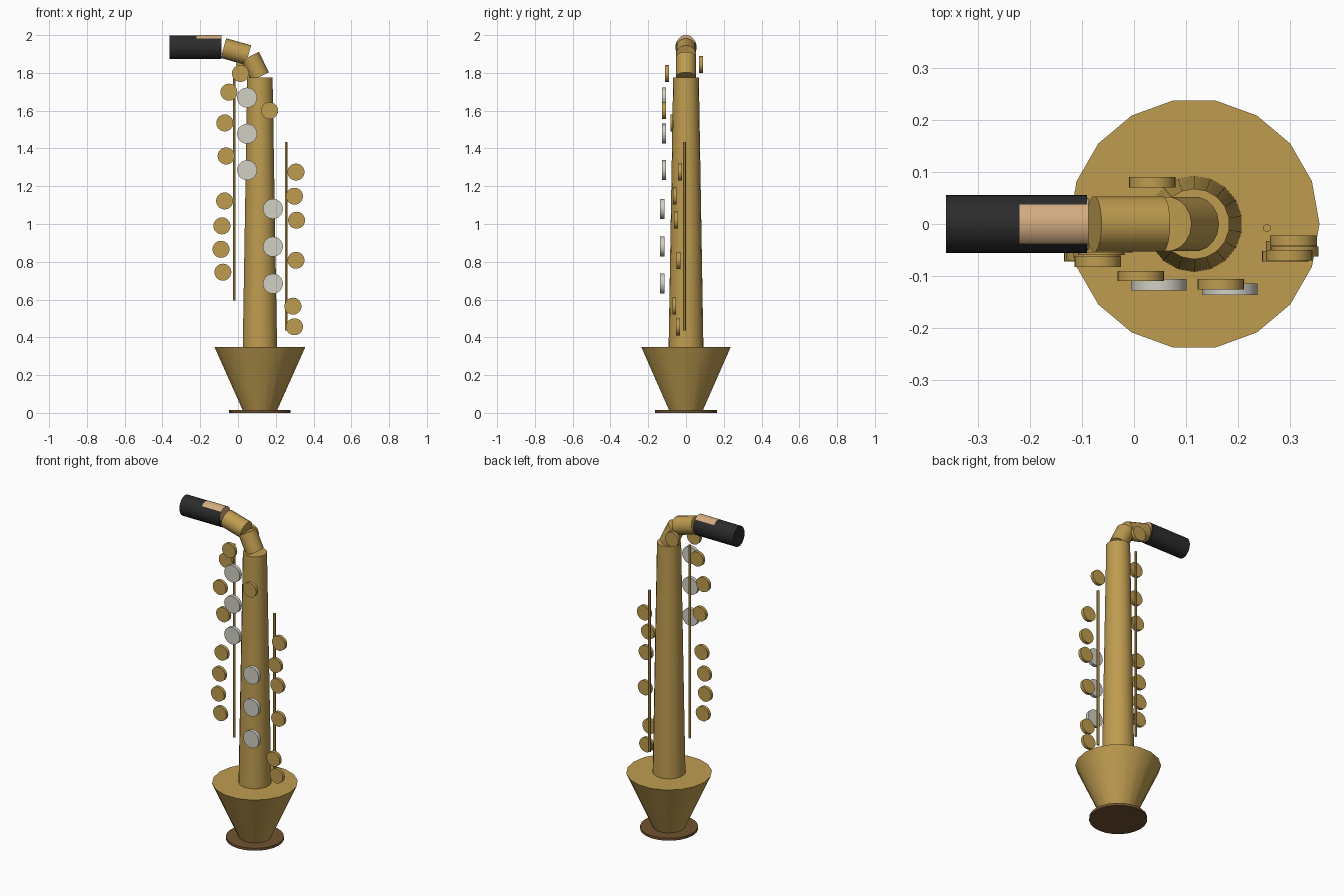
import bpy
from mathutils import Vector

default = bpy.data.objects.get("Cube")
if default:
    bpy.data.objects.remove(default, do_unlink=True)


def material(name, rgb):
    m = bpy.data.materials.new(name)
    m.use_nodes = True
    m.diffuse_color = (*rgb, 1)
    m.node_tree.nodes["Principled BSDF"].inputs["Base Color"].default_value = (*rgb, 1)
    return m


gold = material("brass gold", (0.52, 0.335, 0.08))
silver = material("pearl silver", (0.64, 0.63, 0.55))
black = material("matte black", (0.025, 0.025, 0.025))
tan = material("cane tan", (0.65, 0.41, 0.22))
brown = material("dark brown", (0.16, 0.085, 0.03))


def tube(name, mat, start, end, r1, r2=None, sides=18, stretch=1):
    """Capped cone or cylinder between two points; stretch scales local x."""
    a, b = Vector(start), Vector(end)
    bpy.ops.mesh.primitive_cone_add(vertices=sides, radius1=r1, radius2=r2 or r1,
                                    depth=(b - a).length, location=(a + b) / 2)
    ob = bpy.context.object
    ob.name = name
    ob.rotation_euler = (b - a).to_track_quat('Z', 'Y').to_euler()
    for v in ob.data.vertices:
        v.co.y *= stretch
    ob.data.materials.append(mat)
    bpy.ops.object.shade_smooth_by_angle()
    return ob


# Base, bell and tapered body share one upright axis
AXIS = 0.116
tube("base_disc", brown, (AXIS, 0, 0), (AXIS, 0, 0.015), 0.163, sides=24)
tube("bell", gold, (AXIS, 0, 0.012), (AXIS, 0, 0.35), 0.09, 0.241).rotation_euler.z = 1.5708
tube("body", gold, (AXIS, 0, 0.3), (AXIS, 0, 1.775), 0.093, 0.068)

# Bent neck in two straight pieces
tube("neck_lower", gold, (AXIS, 0, 1.78), (0.063, 0, 1.888), 0.053)
tube("neck_upper", gold, (0.055, 0, 1.894), (-0.077, 0, 1.931), 0.054)


# Oval mouthpiece with a reed showing through its top
def oval(name, mat, x1, x2, z, ry, rz):
    ob = tube(name, mat, (0, 0, x1), (0, 0, x2), ry, sides=32)
    for v in ob.data.vertices:
        x, y, h = v.co
        v.co = (h, x, -y * rz / ry)
    ob.location = ((x1 + x2) / 2, 0, z)
    ob.rotation_euler = (0, 0, 0)
    ob.data.flip_normals() if ob.data.polygons[0].normal.dot(ob.data.polygons[0].center) < 0 else None


oval("mouthpiece", black, -0.362, -0.09, 1.9365, 0.056, 0.0625)
oval("reed", tan, -0.22, -0.088, 1.949, 0.05, 0.0515)

# Key rods beside the body
for name, x, z1, z2 in (("right_rod", -0.02, 0.595, 1.79), ("left_rod", 0.256, 0.435, 1.435)):
    tube(name, gold, (x, -0.008, z1), (x, -0.008, z2), 0.008, sides=6)


# Round keys facing the front
def keys(name, mat, radius, half, places):
    for x, y, z in places:
        tube(name, mat, (x, y + half, z), (x, y - half, z), radius, sides=24)


keys("upper_key", gold, 0.045, 0.01, [
    (0.013, -0.1, 1.797), (0.035, 0.08, 1.845), (-0.048, -0.045, 1.698),
    (-0.07, -0.073, 1.535), (-0.063, -0.05, 1.36), (0.167, -0.116, 1.6)])
keys("right_side_key", gold, 0.045, 0.01, [
    (-0.071, -0.055, 1.122), (-0.085, -0.06, 0.99), (-0.09, -0.062, 0.866), (-0.08, -0.055, 0.745)])
keys("left_side_key", gold, 0.045, 0.01, [
    (0.307, -0.032, 1.275), (0.299, -0.06, 1.147), (0.31, -0.053, 1.02),
    (0.307, -0.04, 0.808), (0.291, -0.062, 0.565), (0.299, -0.043, 0.456)])
keys("pearl_key", silver, 0.053, 0.011,
     [(0.048, -0.117, z) for z in (1.669, 1.478, 1.285)] +
     [(0.185, -0.126, z) for z in (1.08, 0.88, 0.684)])
